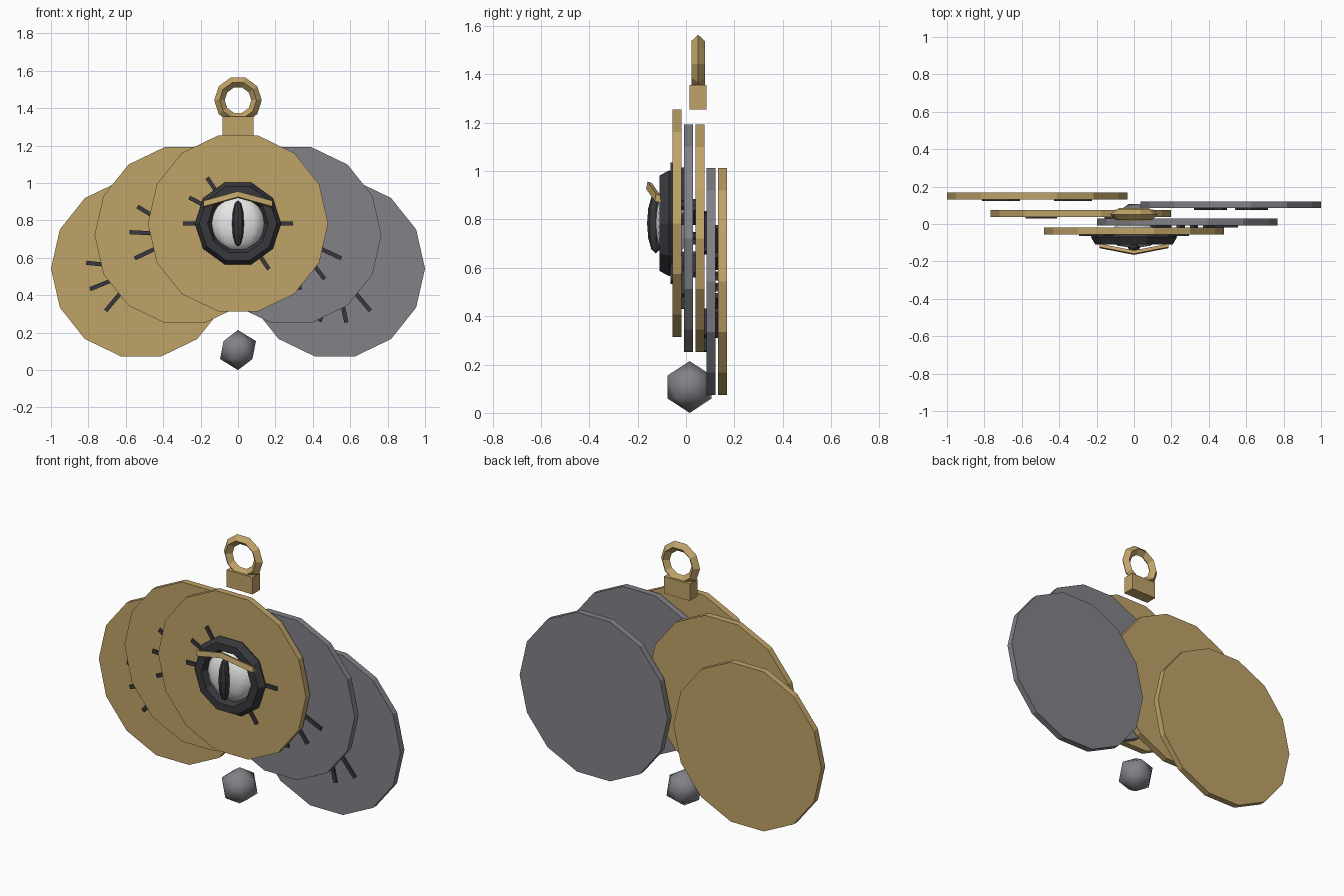
import bpy, math
from mathutils import Matrix, Vector

if "Cube" in bpy.data.objects:
    bpy.data.objects.remove(bpy.data.objects["Cube"])


def material(name, rgb):
    m = bpy.data.materials.new(name)
    m.diffuse_color = (*rgb, 1)
    m.use_nodes = True
    m.node_tree.nodes["Principled BSDF"].inputs["Base Color"].default_value = m.diffuse_color
    return m


GOLD = material("antique gold", (0.53, 0.37, 0.14))
GREY = material("pewter grey", (0.225, 0.22, 0.245))
DARK = material("dark iron", (0.04, 0.04, 0.047))
WHITE = material("eye white", (0.85, 0.85, 0.85))


def finish(name, mat, smooth=False):
    ob = bpy.context.object
    ob.name = name
    bpy.ops.object.transform_apply(location=False, rotation=True, scale=True)
    ob.data.materials.append(mat)
    if smooth:
        bpy.ops.object.shade_smooth()
    return ob


def box(name, loc, size, mat, tilt=0):
    bpy.ops.mesh.primitive_cube_add(size=1, location=loc)
    ob = bpy.context.object
    ob.scale = size
    ob.rotation_euler = (0, -tilt, 0)
    return finish(name, mat)


def ring(name, loc, major, minor, segs, sides, mat):
    bpy.ops.mesh.primitive_torus_add(location=loc, rotation=(math.pi / 2, 0, 0), major_radius=major,
                                     minor_radius=minor, major_segments=segs, minor_segments=sides)
    return finish(name, mat)


# Fanned discs: x, y, z, material, tick angles in degrees
R, T = 0.482, 0.037
FULL = (-28, 0, 28, 152, 180, 208)
discs = [
    ("centre", 0.0, -0.037, 0.784, GOLD, 152, (-28, 0, 28, 152, 208)),
    ("inner_right", 0.285, 0.010, 0.722, GREY, 127, FULL),
    ("inner_left", -0.285, 0.057, 0.722, GOLD, 177, FULL),
    ("outer_right", 0.518, 0.103, 0.543, GREY, 102, FULL),
    ("outer_left", -0.518, 0.150, 0.543, GOLD, 202, FULL),
]
for name, x, y, z, mat, turn, ticks in discs:
    bpy.ops.mesh.primitive_cylinder_add(vertices=14, radius=R, depth=T, location=(x, y, z))
    # turn the cylinder so that a corner lies on each side
    ob = bpy.context.object
    ob.rotation_euler = (math.pi / 2, math.pi / 14, 0)
    finish(name + "_disc", mat)
    # Radial tick marks on the front face
    for k, a in enumerate(ticks):
        a = math.radians(a + turn)
        r = 0.225
        box(f"{name}_tick_{k}", (x + r * math.cos(a), y - T / 2 - 0.004, z + r * math.sin(a)),
            (0.14, 0.011, 0.022), DARK, a)

# Eye: socket ring, eyeball, slit pupil
ring("eye_socket", (0, -0.07, 0.784), 0.185, 0.045, 10, 6, DARK)
bpy.ops.mesh.primitive_uv_sphere_add(segments=10, ring_count=8, radius=0.148, location=(0, -0.06, 0.784))
bpy.context.object.scale = (1, 0.47, 1)
finish("eyeball", WHITE, True)
bpy.ops.mesh.primitive_uv_sphere_add(segments=8, ring_count=6, radius=1, location=(0, -0.125, 0.784))
bpy.context.object.scale = (0.032, 0.036, 0.125)
finish("slit_pupil", DARK)

# Brow: bent bar swept through three points
verts, faces = [], []
for x, y, z in ((-0.185, -0.117, 0.887), (0, -0.153, 0.938), (0.185, -0.117, 0.887)):
    verts += [(x, y - 0.012, z - 0.012), (x, y + 0.012, z - 0.018),
              (x, y + 0.012, z + 0.012), (x, y - 0.006, z + 0.018)]
for s in (0, 4):
    for i in range(4):
        j = (i + 1) % 4
        faces.append((s + i, s + j, s + 4 + j, s + 4 + i))
faces += [(3, 2, 1, 0), (8, 9, 10, 11)]
mesh = bpy.data.meshes.new("brow")
mesh.from_pydata(verts, [], faces)
mesh.materials.append(GOLD)
bpy.context.collection.objects.link(bpy.data.objects.new("brow", mesh))

# Hanger block and loop
box("hanger_block", (0, 0.05, 1.305), (0.168, 0.07, 0.1), GOLD)
ring("hanger_loop", (0, 0.05, 1.443), 0.099, 0.028, 10, 4, GOLD)

# Drop bead below
bpy.ops.mesh.primitive_ico_sphere_add(subdivisions=1, radius=0.107, location=(0, 0.015, 0.107))
finish("drop_bead", GREY, True)
